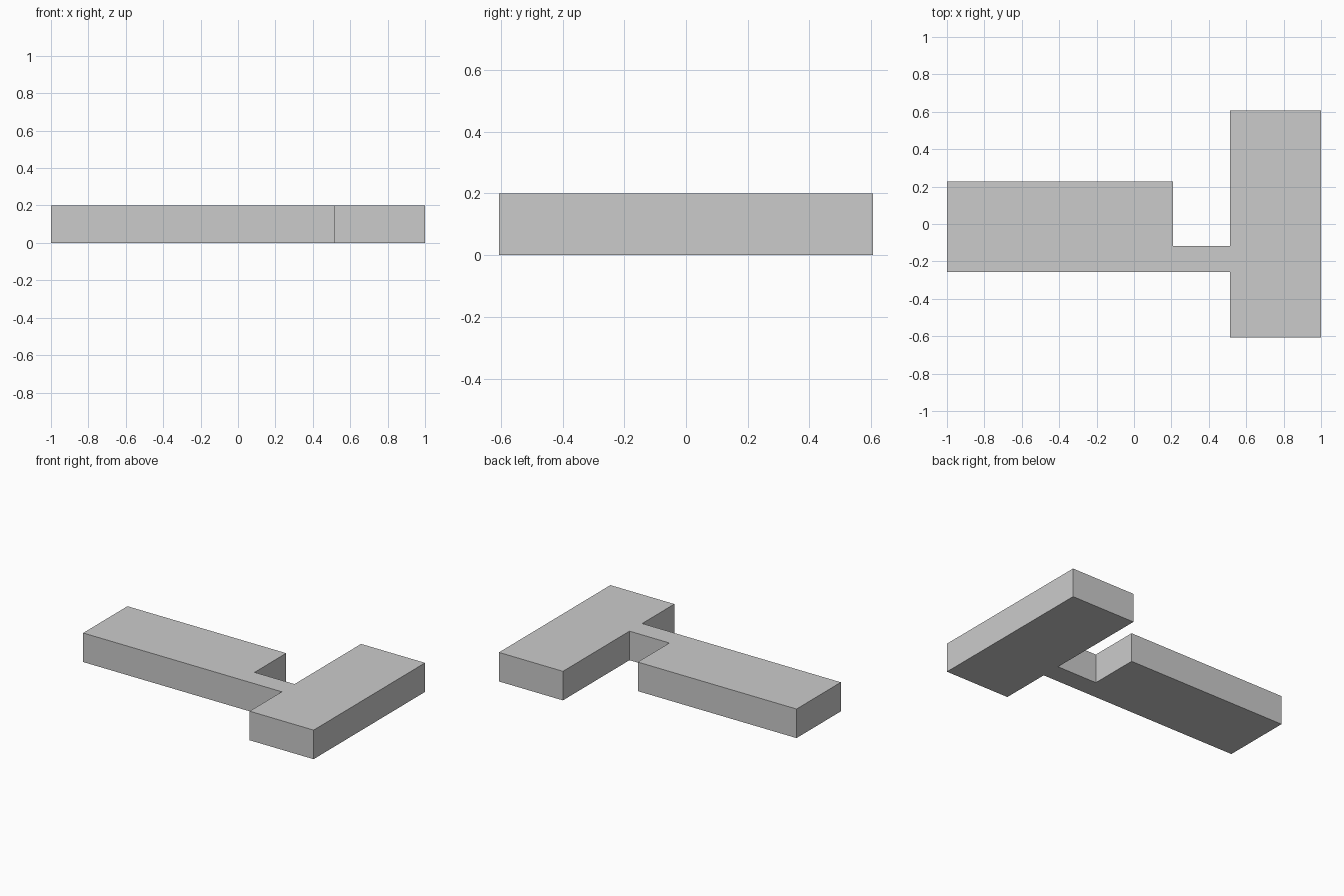
import bpy
import bmesh

if "Cube" in bpy.data.objects:
    bpy.data.objects.remove(bpy.data.objects["Cube"])

HEIGHT = 0.20

# Plan outline, counter-clockwise: wide arm, thin neck, cross block
OUTLINE = [
    (-1.0, -0.256), (0.513, -0.256), (0.513, -0.606), (1.0, -0.606),
    (1.0, 0.606), (0.513, 0.606), (0.513, -0.118), (0.209, -0.118),
    (0.209, 0.226), (-1.0, 0.226),
]


def extrude_outline(name, points, height):
    bm = bmesh.new()
    base = bm.faces.new([bm.verts.new((x, y, 0)) for x, y in points])
    top = bmesh.ops.extrude_face_region(bm, geom=[base], use_keep_orig=True)["geom"]
    verts = [g for g in top if isinstance(g, bmesh.types.BMVert)]
    bmesh.ops.translate(bm, verts=verts, vec=(0, 0, height))
    bmesh.ops.recalc_face_normals(bm, faces=bm.faces)
    mesh = bpy.data.meshes.new(name)
    bm.to_mesh(mesh)
    bm.free()
    obj = bpy.data.objects.new(name, mesh)
    bpy.context.collection.objects.link(obj)
    return obj


# One flat slab with flush top and bottom
extrude_outline("notched_slab", OUTLINE, HEIGHT)
